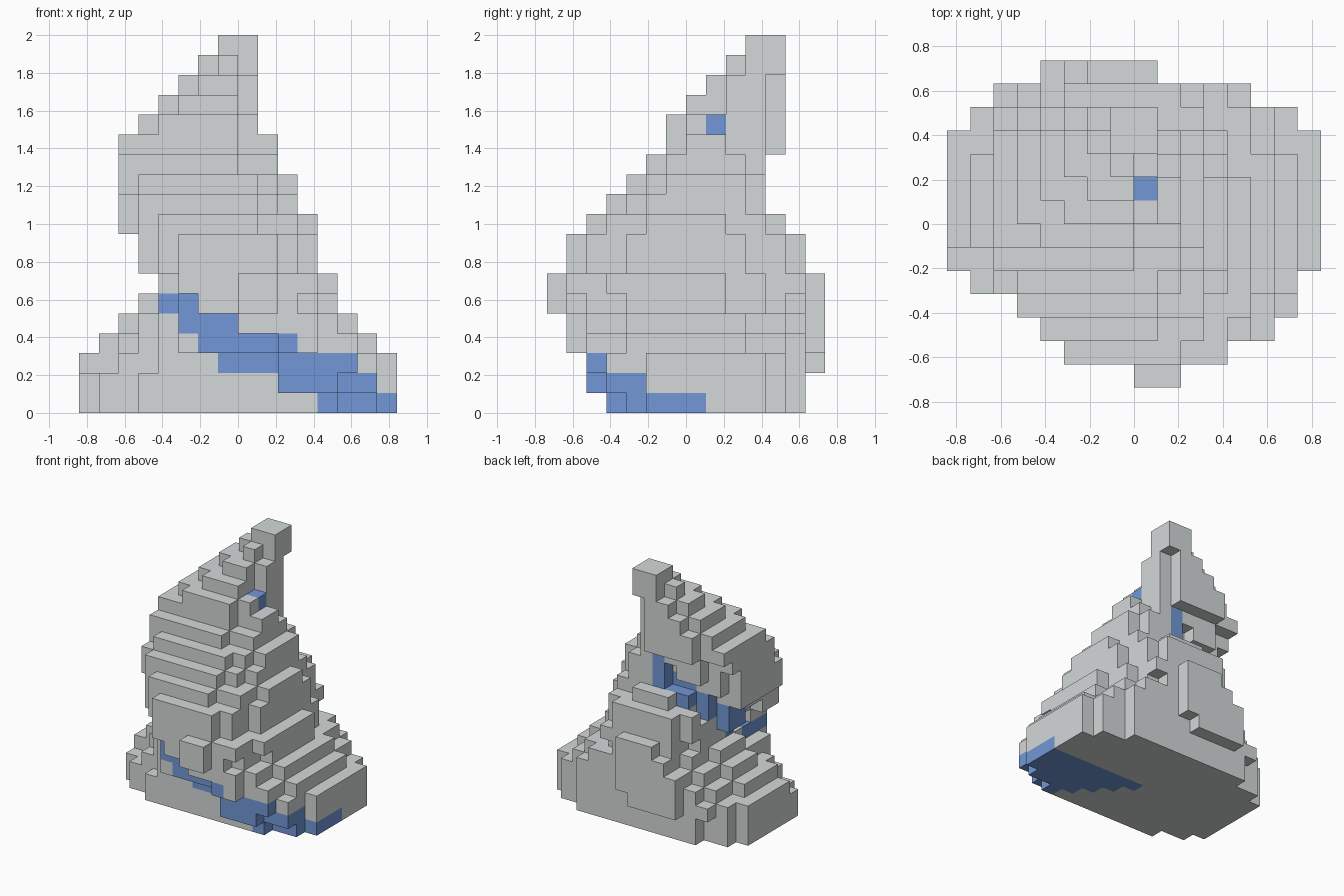
import bpy
import bmesh
import math
from mathutils import Vector

cube = bpy.data.objects.get("Cube")
if cube:
    bpy.data.objects.remove(cube, do_unlink=True)

UNIT = 2 / 19  # edge length of one block

# Extent of each layer in blocks, from the ground up: -x, +x, front, back
LAYERS = [
    (-8, 8, -4, 6), (-8, 8, -5, 6), (-8, 8, -5, 7), (-7, 7, -6, 7),
    (-6, 6, -6, 7), (-5, 5, -7, 7), (-4, 5, -7, 7), (-5, 4, -6, 6),
    (-5, 4, -6, 6), (-6, 4, -5, 5), (-6, 3, -4, 4), (-6, 3, -3, 4),
    (-6, 2, -2, 4), (-6, 2, -1, 5), (-5, 1, -1, 5), (-4, 1, 0, 5),
    (-3, 1, 1, 5), (-2, 1, 2, 5), (-1, 1, 3, 5),
]
# Widest reach of each row of blocks, from front to back (default is full)
FOOTPRINT = {
    -7: (0, 2), -6: (-3, 4), -5: (-4, 6), -4: (-5, 7), -3: (-7, 7),
    4: (-7, 7), 5: (-6, 5), 6: (-4, 1),
}
# First block of the back plate on each of its layers
PLATE = {2: -4, 3: -4, 4: -4, 5: -3, 6: -2}
ACCENT = (0, 1, 14)  # lone seam block near the tip


def make_material(name, color):
    mat = bpy.data.materials.new(name)
    mat.use_nodes = True
    mat.diffuse_color = color
    mat.node_tree.nodes["Principled BSDF"].inputs["Base Color"].default_value = color
    return mat


def roundness(layer, dx, dy):
    """Superellipse exponent: square base, square shoulder, pointed top."""
    if layer < 2:
        return 3.0
    if layer > 14:
        return 1.7
    if dx > 0 and dy < 0:  # front corner above the foot of the seam
        return {2: 5.0, 3: 3.0, 4: 3.0}.get(layer, 2.2)
    if dx < 0 and dy < 0:  # overhanging shoulder
        if 10 <= layer <= 13:
            return 5.0
        if 7 <= layer <= 9:
            return 2.9
    if dx > 0 and dy > 0:  # back corner under the tip
        if 10 <= layer <= 12:
            return 3.5
        if layer in (5, 6):
            return 1.6
    return 2.6 if layer == 2 else 2.2


def turn(x, y):
    """Angle around the axis, growing from +x through the front."""
    return math.degrees(math.atan2(1 - y, x)) % 360


def seam_gap(angle, layer):
    """Height of the helical seam above the middle of a layer."""
    return 0.047 * angle - 1 - layer


def in_seam(angle, layer):
    """The seam is a helical ramp that climbs around the body."""
    upper = {2: 1.55, 3: 0.95, 4: 0.95, 5: 0.95}.get(layer, 1.35)
    lower = {3: -0.95, 4: -0.95, 5: -0.95, 6: -0.5}.get(layer, -1.1)
    return angle < 270 and lower < seam_gap(angle, layer) < upper


def groove(angle, layer, seam):
    """Scale of the layer outline in the recessed seam and the ledge below it."""
    ledge = 2 <= layer <= 5 and angle < 165 and seam_gap(angle, layer) > 0.9
    if (seam or ledge) and 70 < angle < 165:
        return 0.86
    if seam and 195 < angle < 258:
        return 0.8
    return 1.0


def filled(i, j, k, angle, seam):
    """Whether a block lies inside the rounded outline of its layer."""
    x0, x1, y0, y1 = LAYERS[k]
    low, high = FOOTPRINT.get(j, (-8, 8))
    if not low <= i < high:
        return False
    if k < 3 and j == -5 and not seam:
        return False
    if k == 13 and i > 0 and j > 1:
        return False
    if j == 6:
        return i >= PLATE[k] and (i, k) != (0, 2)
    scale = groove(angle, k, seam)
    dx = (i + 0.5 - (x0 + x1) / 2) / ((x1 - x0) / 2 * scale)
    dy = (j + 0.5 - (y0 + y1) / 2) / ((y1 - y0) / 2 * scale)
    n = roundness(k, dx, dy)
    return abs(dx) ** n + abs(dy) ** n <= 1.0


def build_blocks():
    blocks = {}
    for k, (x0, x1, y0, y1) in enumerate(LAYERS):
        for i in range(x0, x1):
            for j in range(y0, y1):
                angle = turn(i + 0.5, j + 0.5)
                seam = in_seam(angle, k)
                if filled(i, j, k, angle, seam):
                    blocks[i, j, k] = int(seam)
    # Backing behind the plate
    for k, start in PLATE.items():
        for i in range(start, 1):
            blocks[i, 5, k] = 0
    # Square tip and the narrow neck that carries it
    for k in range(13, 19):
        for i in range(-1, 1 if k > 16 else 0):
            for j in (3, 4):
                blocks[i, j, k] = 0
    # Lone seam block, open to the sky
    blocks[ACCENT] = 1
    blocks.pop((0, 1, 15), None)
    return blocks


def build_shell(name, blocks, materials):
    """Keep only the outer faces of the blocks."""
    bm = bmesh.new()
    corners = {}

    def corner(p):
        key = tuple(round(c) for c in p)
        if key not in corners:
            corners[key] = bm.verts.new(Vector(key) * UNIT)
        return corners[key]

    for cell, color in blocks.items():
        for axis in range(3):
            for side in (-1, 1):
                normal = Vector((0, 0, 0))
                normal[axis] = side
                if tuple(int(c + d) for c, d in zip(cell, normal)) in blocks:
                    continue
                a, b = Vector((0, 0, 0)), Vector((0, 0, 0))
                a[(axis + 1) % 3] = 0.5
                b[(axis + 2) % 3] = 0.5 * side
                mid = Vector(cell) + Vector((0.5, 0.5, 0.5)) + normal / 2
                ring = [mid - a - b, mid + a - b, mid + a + b, mid - a + b]
                face = bm.faces.new([corner(p) for p in ring])
                face.material_index = color
    mesh = bpy.data.meshes.new(name)
    bm.to_mesh(mesh)
    bm.free()
    for mat in materials:
        mesh.materials.append(mat)
    obj = bpy.data.objects.new(name, mesh)
    bpy.context.collection.objects.link(obj)


stone = make_material("stone grey", (0.66, 0.69, 0.69, 1))
blue = make_material("seam blue", (0.17, 0.31, 0.67, 1))
build_shell("spiral_cone", build_blocks(), [stone, blue])
